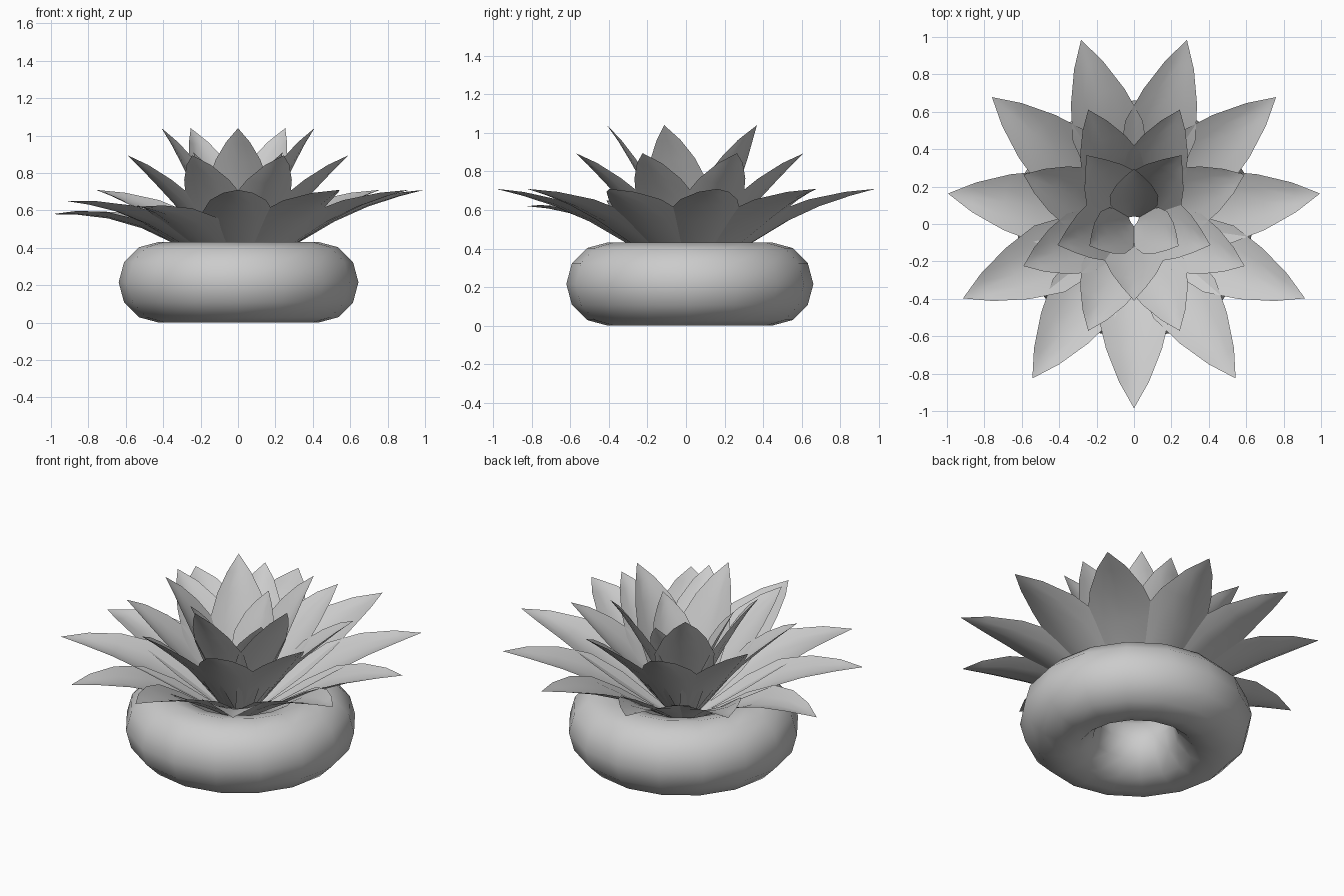
import bpy, bmesh, math
from mathutils import Vector

if "Cube" in bpy.data.objects:
    bpy.data.objects.remove(bpy.data.objects["Cube"])

CENTER = Vector((0.0, 0.02, 0.0))


def finish(obj):
    for p in obj.data.polygons:
        p.use_smooth = True


def leaf(name, rows, angle, drop=0.0, cup=0.25):
    """Cupped pointed leaf; rows are (radius, height, half width), last row is the tip."""
    bm = bmesh.new()
    out = Vector((math.cos(angle), math.sin(angle), 0))
    side = Vector((-out.y, out.x, 0))
    up = Vector((0, 0, 1))
    grid = []
    for i, (r, z, w) in enumerate(rows):
        a, b = rows[max(i - 1, 0)], rows[min(i + 1, len(rows) - 1)]
        tangent = Vector((b[0] - a[0], b[1] - a[1])).normalized()
        normal = up * tangent.x - out * tangent.y
        t = r / rows[-1][0]
        mid = CENTER + out * r + up * (z - drop * t * t)
        us = (0,) if w == 0 else (-1, -0.5, 0, 0.5, 1)
        grid.append([bm.verts.new(mid + side * w * u + normal * cup * w * u * u) for u in us])
    for a, b in zip(grid, grid[1:]):
        for j in range(4):
            if len(b) == 1:
                bm.faces.new((a[j + 1], a[j], b[0]))
            else:
                bm.faces.new((a[j + 1], a[j], b[j], b[j + 1]))
    bmesh.ops.recalc_face_normals(bm, faces=bm.faces)
    # upper face points up
    if sum(f.normal.z * f.calc_area() for f in bm.faces) < 0:
        bmesh.ops.reverse_faces(bm, faces=bm.faces)
    mesh = bpy.data.meshes.new(name)
    bm.to_mesh(mesh)
    bm.free()
    obj = bpy.data.objects.new(name, mesh)
    bpy.context.collection.objects.link(obj)
    finish(obj)


# Ring-shaped pot
bpy.ops.mesh.primitive_torus_add(major_segments=16, minor_segments=12,
                                 major_radius=0.425, minor_radius=0.216,
                                 location=(0.003, 0.02, 0.216))
pot = bpy.context.object
pot.name = "pot"
finish(pot)

# Leaf rosette: name, count, first angle, profile rows
rings = [
    ("outer_leaf", 11, -90, [(0.03, 0.25, 0.04), (0.18, 0.335, 0.10), (0.34, 0.435, 0.17),
                             (0.52, 0.54, 0.195), (0.70, 0.62, 0.15), (0.87, 0.675, 0.08),
                             (1.005, 0.71, 0)]),
    ("middle_leaf", 8, 22.5, [(0.03, 0.25, 0.04), (0.13, 0.37, 0.10), (0.24, 0.51, 0.155),
                              (0.35, 0.635, 0.17), (0.46, 0.74, 0.13), (0.56, 0.83, 0.07),
                              (0.64, 0.895, 0)]),
    ("inner_leaf", 5, -90, [(0.03, 0.25, 0.04), (0.09, 0.40, 0.10), (0.16, 0.57, 0.155),
                            (0.235, 0.72, 0.165), (0.31, 0.855, 0.12), (0.37, 0.955, 0.065),
                            (0.43, 1.04, 0)]),
    ("core_leaf", 3, 90, [(0.02, 0.25, 0.04), (0.06, 0.39, 0.09), (0.11, 0.54, 0.125),
                          (0.16, 0.675, 0.13), (0.21, 0.78, 0.095), (0.245, 0.85, 0.05),
                          (0.275, 0.91, 0)]),
]
# A few outer leaves droop
droops = {("outer_leaf", 7): 0, ("outer_leaf", 8): 0.13, ("outer_leaf", 9): 0.06,
          ("outer_leaf", 10): 0.09}
for name, count, start, rows in rings:
    for k in range(count):
        angle = math.radians(start + 360 * k / count)
        leaf(f"{name}_{k + 1}", rows, angle, droops.get((name, k), 0.0))
